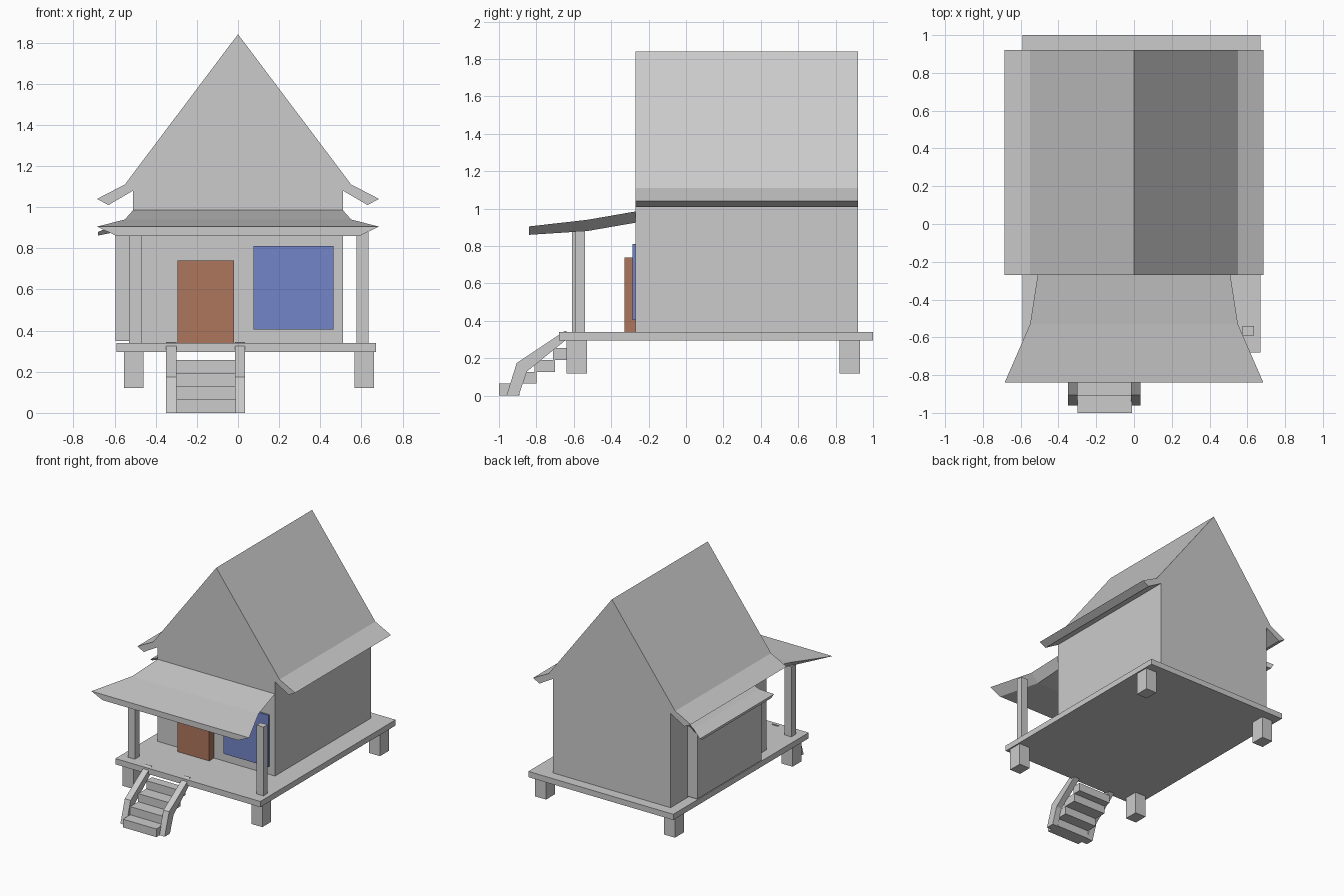
import bpy, bmesh
from mathutils import Vector

if "Cube" in bpy.data.objects:
    bpy.data.objects.remove(bpy.data.objects["Cube"])


def mesh_object(name, verts, faces, mat=None):
    me = bpy.data.meshes.new(name)
    me.from_pydata(verts, [], faces)
    bm = bmesh.new()
    bm.from_mesh(me)
    bmesh.ops.recalc_face_normals(bm, faces=bm.faces)
    bm.to_mesh(me)
    bm.free()
    ob = bpy.data.objects.new(name, me)
    bpy.context.collection.objects.link(ob)
    if mat:
        me.materials.append(mat)
    return ob


def loft(name, rings, mat=None):
    """Join equal-sized rings of points and cap both ends."""
    n = len(rings[0])
    faces = [list(range(n)), [(len(rings) - 1) * n + i for i in range(n)]]
    for r in range(len(rings) - 1):
        for i in range(n):
            j = (i + 1) % n
            faces.append([r * n + i, r * n + j, (r + 1) * n + j, (r + 1) * n + i])
    return mesh_object(name, [p for ring in rings for p in ring], faces, mat)


def box(name, x, y, z, mat=None):
    rect = lambda h: [(x[0], y[0], h), (x[1], y[0], h), (x[1], y[1], h), (x[0], y[1], h)]
    return loft(name, [rect(z[0]), rect(z[1])], mat)


def material(name, color):
    m = bpy.data.materials.new(name)
    m.diffuse_color = (*color, 1)
    m.use_nodes = True
    m.node_tree.nodes["Principled BSDF"].inputs["Base Color"].default_value = m.diffuse_color
    return m


brown = material("door_brown", (0.42, 0.18, 0.11))
blue = material("window_blue", (0.17, 0.24, 0.58))

# Raised floor and its feet
box("platform", (-0.59, 0.67), (-0.68, 1.0), (0.295, 0.34))
for x in ((-0.555, -0.46), (0.565, 0.66)):
    for y in ((-0.64, -0.53), (0.82, 0.93)):
        box("foot", x, y, (0.12, 0.295))

# House walls and flared gable roof share one profile
half = [(0.51, 0.34), (0.51, 1.08), (0.63, 1.01), (0.685, 1.04), (0.55, 1.11)]
profile = half + [(0, 1.84)] + [(-x, z) for x, z in reversed(half)]
loft("house_body", [[(x, y, z) for x, z in profile] for y in (-0.27, 0.92)])

# Door and window
box("door", (-0.295, -0.02), (-0.33, -0.26), (0.34, 0.74), brown)
box("window", (0.075, 0.465), (-0.285, -0.26), (0.405, 0.81), blue)

# Side bay
box("side_bay", (-0.595, -0.5), (-0.09, 0.71), (0.35, 0.9))


# Flared canopies: stations of (distance, top half width, top z, bottom half width, bottom z)
def canopy(name, stations, place):
    loft(name, [[place(d, s, z) for s, z in ((-wt, zt), (wt, zt), (wb, zb), (-wb, zb))]
                for d, wt, zt, wb, zb in stations])


canopy("porch_roof",
       [(0.27, 0.51, 0.985, 0.45, 0.925), (0.53, 0.55, 0.94, 0.48, 0.88),
        (0.84, 0.685, 0.905, 0.59, 0.86)],
       lambda d, s, z: (s, -d, z))
canopy("side_canopy",
       [(0.50, 0.39, 0.965, 0.37, 0.93), (0.59, 0.41, 0.915, 0.39, 0.88),
        (0.68, 0.46, 0.88, 0.43, 0.862)],
       lambda d, s, z: (-d, 0.34 + s, z))

# Porch posts
box("left_post", (-0.53, -0.47), (-0.61, -0.55), (0.34, 0.89))
box("right_post", (0.575, 0.635), (-0.59, -0.54), (0.34, 0.88))

# Stair treads
for i, (y0, y1) in enumerate(((-1.0, -0.89), (-0.91, -0.80), (-0.81, -0.70), (-0.71, -0.64))):
    box("step", (-0.30, -0.01), (y0, y1), (0.064 * i, 0.064 * (i + 1)))

# Bent stair side boards
side = [(-0.96, 0), (-0.905, 0.175), (-0.65, 0.345), (-0.64, 0.345),
        (-0.64, 0.30), (-0.85, 0.13), (-0.895, 0)]
for x0 in (-0.35, -0.015):
    loft("stair_side", [[(x, y, z) for y, z in side] for x in (x0, x0 + 0.05)])
